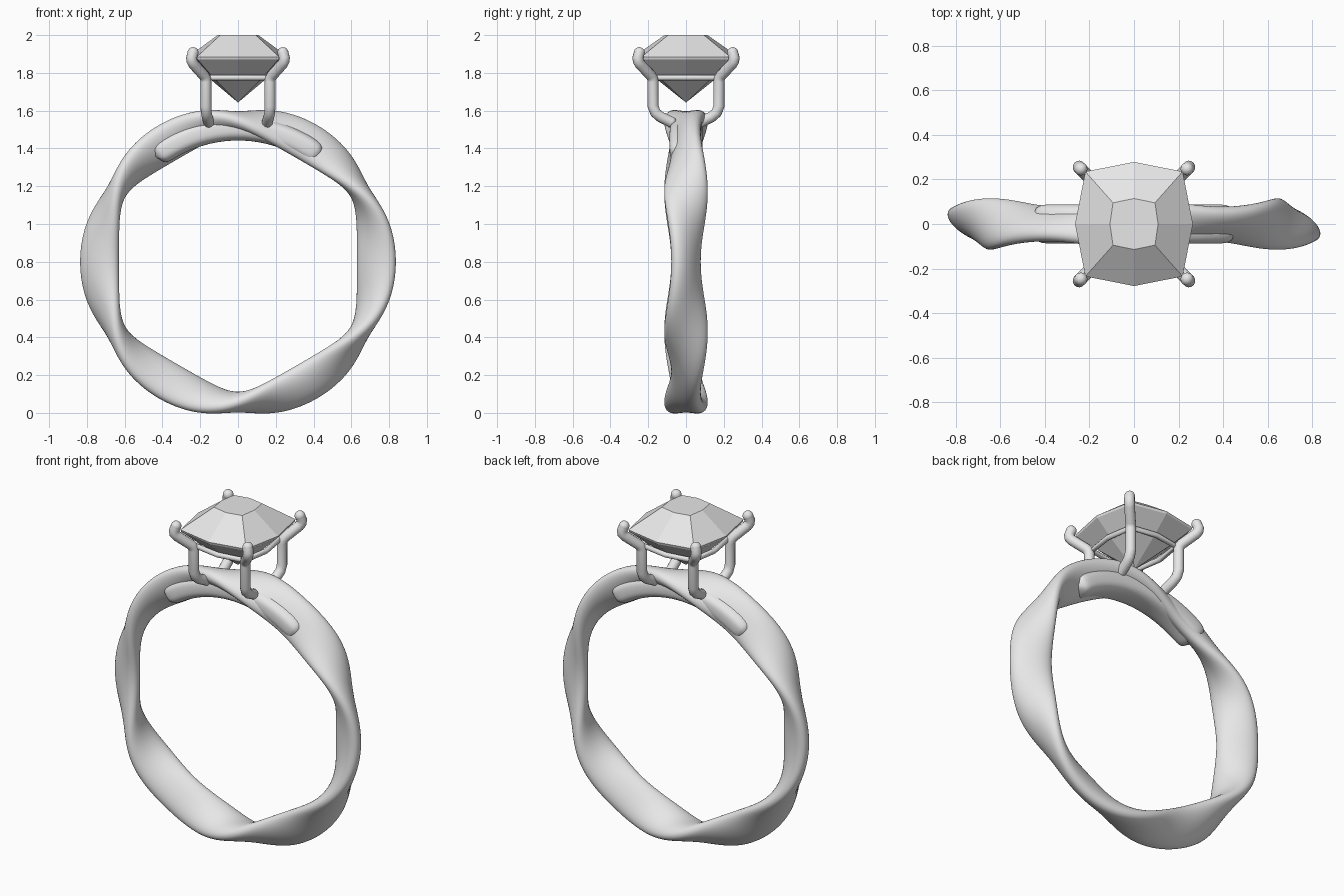
import bpy, bmesh, math
from mathutils import Vector

cube = bpy.data.objects.get("Cube")
if cube:
    bpy.data.objects.remove(cube)

grey = bpy.data.materials.new("pale_grey")
grey.use_nodes = True
grey.diffuse_color = (0.8, 0.8, 0.8, 1)
grey.node_tree.nodes["Principled BSDF"].inputs["Base Color"].default_value = (0.8, 0.8, 0.8, 1)

CENTRE_Z = 0.8
SIDES = 40


def finish(name, bm, smooth):
    """Turn a bmesh into a grey object."""
    bmesh.ops.recalc_face_normals(bm, faces=bm.faces)
    mesh = bpy.data.meshes.new(name)
    bm.to_mesh(mesh)
    bm.free()
    mesh.materials.append(grey)
    for f in mesh.polygons:
        f.use_smooth = smooth
    bpy.context.collection.objects.link(bpy.data.objects.new(name, mesh))


def loft(name, rings, closed=False, smooth=True):
    """Skin a list of equal-length point rings."""
    bm = bmesh.new()
    loops = [[bm.verts.new(p) for p in ring] for ring in rings]
    n = len(loops[0])
    pairs = list(zip(loops, loops[1:])) + ([(loops[-1], loops[0])] if closed else [])
    for a, b in pairs:
        for i in range(n):
            j = (i + 1) % n
            bm.faces.new((a[i], a[j], b[j], b[i]))
    if not closed:
        bm.faces.new(loops[0])
        bm.faces.new(loops[-1])
    bmesh.ops.remove_doubles(bm, verts=bm.verts, dist=1e-5)
    finish(name, bm, smooth)


def rounded(t, power):
    """Point on a unit superellipse."""
    c, s = math.cos(t), math.sin(t)
    return (math.copysign(abs(c) ** power, c), math.copysign(abs(s) ** power, s))


def section(angle, mid, long_half, thin_half, twist, power):
    """Cross-section in the radial plane, its long axis turned from radial by twist."""
    ring = []
    for k in range(SIDES):
        u, v = rounded(2 * math.pi * k / SIDES, power)
        u, v = u * long_half, v * thin_half
        r = mid + u * math.cos(twist) + v * math.sin(twist)
        y = -u * math.sin(twist) + v * math.cos(twist)
        ring.append((r * math.cos(angle), y, CENTRE_Z + r * math.sin(angle)))
    return ring


# Band whose flat section rocks to and fro three times around the circle
band = []
for i in range(240):
    a = 2 * math.pi * i / 240
    rock = math.radians(90 - 58 * math.cos(3 * a))
    band.append(section(a, 0.733 + 0.01 * math.sin(3 * a) ** 2, 0.115, 0.055, rock, 0.95))
loft("twisted_band", band, closed=True)

# Plain arc strengthening the top of the band, with rounded ends
arc = []
for i in range(49):
    t = -1 + i / 24
    shrink = max(0.02, 1 - abs(t) ** 24) ** 0.5
    arc.append(section(math.radians(90 + 38 * t), 0.706, 0.064 * shrink,
                       0.088 * (0.5 + 0.5 * shrink), 0, 0.7))
loft("top_arc", arc)


def tube(name, points, radius, cyclic=False):
    """Round wire along straight runs, turned into a mesh."""
    curve = bpy.data.curves.new(name, "CURVE")
    curve.dimensions = "3D"
    curve.bevel_depth = radius
    curve.bevel_resolution = 5
    curve.use_fill_caps = True
    spline = curve.splines.new("POLY")
    spline.points.add(len(points) - 1)
    for sp, p in zip(spline.points, points):
        sp.co = (*p, 1)
    spline.use_cyclic_u = cyclic
    curve.materials.append(grey)
    obj = bpy.data.objects.new(name, curve)
    bpy.context.collection.objects.link(obj)
    bpy.ops.object.select_all(action="DESELECT")
    obj.select_set(True)
    bpy.context.view_layer.objects.active = obj
    bpy.ops.object.convert(target="MESH")
    bpy.ops.object.shade_smooth_by_angle(angle=math.radians(50))


# Four claws with rounded ends
PRONG = [(0.155, 0.08, 1.54), (0.163, 0.135, 1.567), (0.168, 0.162, 1.59), (0.17, 0.175, 1.625),
         (0.17, 0.175, 1.755), (0.173, 0.178, 1.772), (0.182, 0.188, 1.788),
         (0.235, 0.243, 1.846), (0.244, 0.253, 1.862), (0.246, 0.255, 1.88), (0.238, 0.247, 1.907)]
for sx, side in ((1, "left"), (-1, "right")):
    for sy, end in ((1, "back"), (-1, "front")):
        path = [Vector((x * sx, y * sy, z)) for x, y, z in PRONG]
        tube(f"prong_{end}_{side}", path, 0.029)
        for label, p in (("tip", path[-1]), ("foot", path[0])):
            bpy.ops.mesh.primitive_uv_sphere_add(segments=20, ring_count=12, radius=0.0292, location=p)
            ball = bpy.context.object
            ball.name = f"prong_{label}_{end}_{side}"
            ball.data.materials.append(grey)
            bpy.ops.object.shade_smooth()


def cushion(corner_x, corner_y, side_x, side_y, z):
    """Eight-sided bulging square outline."""
    return [Vector(p) for p in (
        (side_x, 0, z), (corner_x, corner_y, z), (0, side_y, z), (-corner_x, corner_y, z),
        (-side_x, 0, z), (-corner_x, -corner_y, z), (0, -side_y, z), (corner_x, -corner_y, z))]


# Wire gallery under the stone
tube("gallery_wire", cushion(0.16, 0.165, 0.185, 0.19, 1.775), 0.015, cyclic=True)

# Faceted stone from point to table
levels = [cushion(s * 0.218, s * 0.235, s * 0.264, s * 0.278, z) for s, z in
          ((0.64, 1.785), (0.985, 1.872), (1, 1.885))]
levels.append(cushion(0.094, 0.095, 0.108, 0.114, 2.0))
bm = bmesh.new()
levels = [[bm.verts.new(p) for p in ring] for ring in levels]
point = bm.verts.new((0, 0, 1.643))
for i in range(8):
    j = (i + 1) % 8
    bm.faces.new((point, levels[0][j], levels[0][i]))
    for a, b in zip(levels, levels[1:]):
        bm.faces.new((a[i], a[j], b[j], b[i]))
bm.faces.new(levels[-1])
finish("cut_stone", bm, False)
